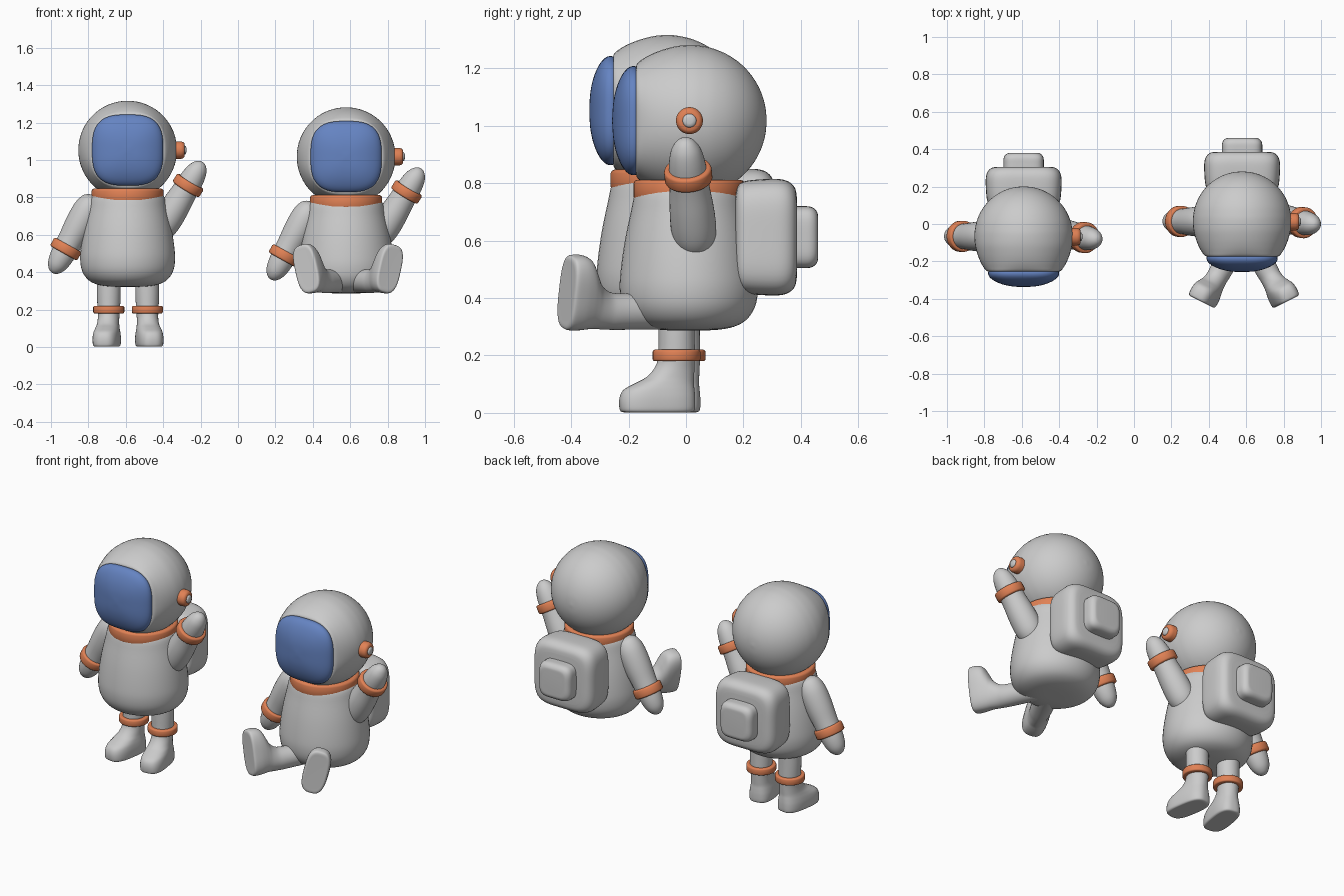
import bpy, bmesh, math
from mathutils import Vector, Matrix

if "Cube" in bpy.data.objects:
    bpy.data.objects.remove(bpy.data.objects["Cube"])


def material(name, rgb):
    m = bpy.data.materials.new(name)
    m.diffuse_color = (*rgb, 1)
    m.use_nodes = True
    m.node_tree.nodes["Principled BSDF"].inputs["Base Color"].default_value = m.diffuse_color
    return m


ORANGE = material("orange_trim", (0.75, 0.22, 0.09))
BLUE = material("visor_blue", (0.13, 0.23, 0.54))
T = Matrix.Translation


def rot(deg, axis):
    return Matrix.Rotation(math.radians(deg), 4, axis)


def smooth_rows(rows, steps):
    # Catmull-Rom interpolation between the given cross-sections
    if steps == 1:
        return rows
    out = []
    for i in range(len(rows) - 1):
        p = [rows[max(0, min(len(rows) - 1, i + k))] for k in (-1, 0, 1, 2)]
        for s in range(steps):
            t = s / steps
            out.append([0.5 * (2 * b + (c - a) * t + (2 * a - 5 * b + 4 * c - d) * t * t
                               + (3 * b - a - 3 * c + d) * t ** 3) for a, b, c, d in zip(*p)])
    return out + [rows[-1]]


def loft(name, rows, matrix, mat=None, sides=56, steps=4):
    # rows: (height, x radius, y radius, y centre, superellipse exponent)
    full = [list(r) + [r[1], 0, 2][len(r) - 2:] for r in rows]
    bm = bmesh.new()
    rings = []
    for z, rx, ry, cy, n in smooth_rows(full, steps):
        ring = []
        for i in range(sides):
            a = 2 * math.pi * (i + 0.5) / sides
            c, s = math.cos(a), math.sin(a)
            k = (abs(c) ** n + abs(s) ** n) ** (-1 / n)
            ring.append(bm.verts.new((rx * k * c, cy + ry * k * s, z)))
        rings.append(ring)
    for lo, hi in zip(rings, rings[1:]):
        for i in range(sides):
            j = (i + 1) % sides
            bm.faces.new((lo[i], lo[j], hi[j], hi[i]))
    bm.faces.new(rings[0][::-1])
    bm.faces.new(rings[-1])
    bmesh.ops.transform(bm, matrix=matrix, verts=bm.verts)
    bmesh.ops.recalc_face_normals(bm, faces=bm.faces)
    for f in bm.faces:
        f.smooth = True
    me = bpy.data.meshes.new(name)
    bm.to_mesh(me)
    bm.free()
    me.set_sharp_from_angle(angle=math.radians(50))
    if mat:
        me.materials.append(mat)
    ob = bpy.data.objects.new(name, me)
    bpy.context.collection.objects.link(ob)
    return ob


def band(name, matrix, r, h):
    # rounded orange ring around a limb or the neck
    e = 0.35 * h
    rows = [(-h, r - 2.2 * e), (-h, r - e), (-h + 0.3 * e, r - 0.3 * e), (-h + e, r),
            (h - e, r), (h - 0.3 * e, r - 0.3 * e), (h, r - e), (h, r - 2.2 * e)]
    return loft(name, rows, matrix, ORANGE, steps=1)


def square(rows, n):
    return [(z, r, r, 0, n) for z, r in rows]


BODY = [(0.287, 0.02), (0.289, 0.10), (0.30, 0.165), (0.325, 0.212), (0.37, 0.243), (0.43, 0.254),
        (0.50, 0.250), (0.60, 0.235), (0.70, 0.213), (0.77, 0.195), (0.80, 0.16)]
HEAD = [(-0.263 * math.cos(math.radians(a)), 0.263 * math.sin(math.radians(a)))
        for a in (1, 12, 24, 36, 48, 60, 72, 82)]
HEAD = square(HEAD, 2) + [(r[0], r[1], r[1], 0, r[2]) for r in (
    (0, .264, 2), (.05, .260, 2.05), (.10, .247, 2.1), (.14, .231, 2.2), (.17, .214, 2.4),
    (.187, .200, 2.7), (.191, .186, 3), (.18, .17, 3), (.17, .12, 3))]
VISOR = square([(.165, .12), (.172, .165), (.185, .184), (.202, .190), (.222, .182), (.242, .157),
                (.26, .115), (.271, .065), (.275, .01)], 3)
ARM = [(-.066, .004), (-.06, .03), (-.04, .058), (0, .074), (.05, .079), (.12, .077), (.2, .07),
       (.27, .066), (.32, .061), (.36, .051), (.387, .035), (.401, .018), (.405, .003)]
BOOT = [(0.002, .05, .10, -.068, 3), (0.003, .061, .122, -.068, 3), (0.014, .068, .131, -.068, 3),
        (.05, .070, .132, -.068, 2.8), (.08, .067, .124, -.062, 2.6), (.103, .062, .103, -.043, 2.4),
        (.125, .058, .083, -.022, 2.2), (.16, .057, .069, -.006, 2), (.20, .060, .064, 0, 2),
        (.28, .063, .063, 0, 2), (.34, .063, .063, 0, 2), (.40, .063, .063, 0, 2)]
PACK = square([(.172, .14), (.178, .172), (.195, .191), (.23, .199), (.30, .203), (.34, .200),
               (.366, .188), (.381, .168), (.386, .14)], 4.5)
PACK_POUCH = square([(.37, .108), (.40, .108), (.43, .107), (.448, .099), (.458, .085), (.46, .07)], 4.5)


def astronaut(tag, base):
    # torso, collar, helmet and visor
    loft(tag + "_torso", [(z, r, r * 0.95) for z, r in BODY], base @ T((0, 0.01, 0)))
    band(tag + "_collar", base @ T((0, 0.01, 0.776)), 0.193, 0.036)
    face = base @ T((0, 0.018, 1.018)) @ rot(90, 'X')
    loft(tag + "_helmet", HEAD, face)
    loft(tag + "_visor", VISOR, face, BLUE)
    # earpiece on one side
    ear = base @ T((0, 0.012, 1.018)) @ rot(90, 'Y')
    loft(tag + "_earpiece", [(.24, .046), (.285, .047), (.298, .043), (.305, .034), (.305, .02)],
         ear, ORANGE, 32, 1)
    loft(tag + "_ear_button", [(.29, .024), (.307, .024), (.312, .02), (.314, .01)], ear, None, 24, 1)
    # backpack
    back = base @ T((0, 0, 0.612)) @ rot(-90, 'X')
    loft(tag + "_backpack", PACK, back, None, 80)
    loft(tag + "_backpack_pouch", PACK_POUCH, back, None, 64)
    # raised and lowered arms with cuffs
    for side, a, b in (("raised", (.19, .03, .61), (.4, -.005, .955)),
                       ("lowered", (-.205, .012, .715), (-.4, .015, .365))):
        a, b = Vector(a), Vector(b)
        m = base @ T(a) @ (b - a).to_track_quat('Z', 'Y').to_matrix().to_4x4()
        loft(f"{tag}_{side}_arm", ARM, m, None, 40)
        band(f"{tag}_{side}_cuff", m @ T((0, 0, 0.258)), 0.083, 0.026)


astronaut("standing", T((-0.59, -0.08, 0.035)))
astronaut("sitting", T((0.578, 0, 0)))

# legs with boots
for side, s in (("left", -1), ("right", 1)):
    m = T((-0.588 + s * 0.103, -0.024 - s * 0.009, 0)) @ rot(9 * s, 'Z')
    loft(f"standing_{side}_leg", BOOT, m, None, 48)
    band(f"standing_{side}_ankle_band", m @ T((0, 0, 0.2)), 0.083, 0.02)
    m = T((0.588 + s * 0.213, -0.425, 0.353)) @ rot(27 * s, 'Z') @ rot(14 * s, 'Y') @ rot(-90, 'X')
    loft(f"sitting_{side}_leg", BOOT, m, None, 48)
